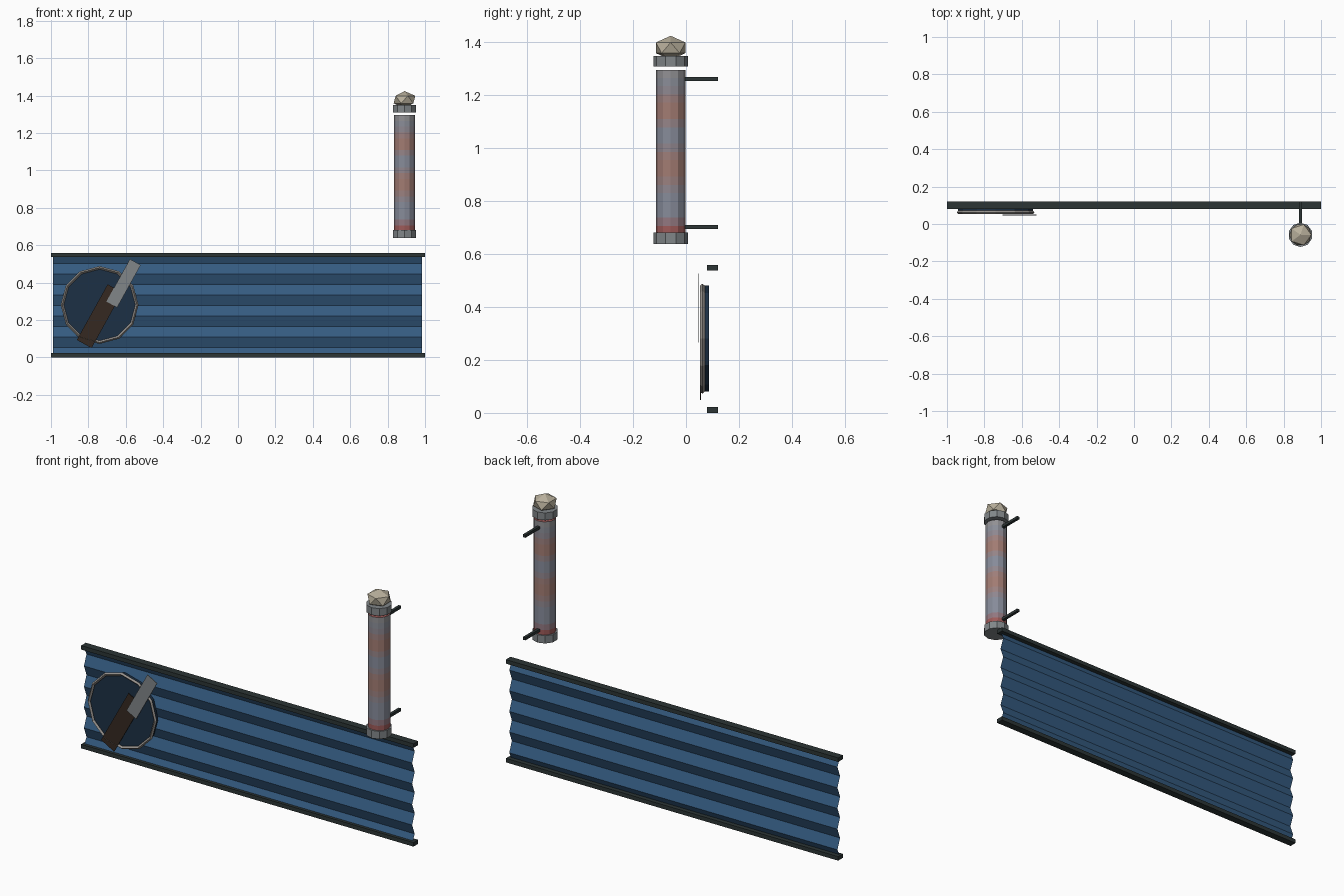
import bpy, bmesh, math
from mathutils import Matrix, Vector

if "Cube" in bpy.data.objects:
    bpy.data.objects.remove(bpy.data.objects["Cube"])

def mat(name, r, g, b):
    m = bpy.data.materials.new(name)
    m.diffuse_color = (r, g, b, 1)
    m.use_nodes = True
    m.node_tree.nodes["Principled BSDF"].inputs["Base Color"].default_value = m.diffuse_color
    return m

DARK = mat("dark_iron", .025, .035, .035)
BLUE = mat("blue_sheet", .035, .105, .22)
NAVY = mat("navy", .012, .03, .06)
RIM = mat("pale_rim", .30, .28, .26)
BROWN = mat("brown", .035, .022, .015)
STEEL = mat("steel", .22, .24, .25)
CREAM = mat("cream", .48, .43, .33)

def finish(name, bm, *mats):
    me = bpy.data.meshes.new(name)
    bm.to_mesh(me)
    bm.free()
    ob = bpy.data.objects.new(name, me)
    bpy.context.collection.objects.link(ob)
    for m in mats:
        me.materials.append(m)
    return ob

def box(name, loc, size, m, tilt=0):
    bm = bmesh.new()
    bmesh.ops.create_cube(bm, size=1, matrix=Matrix.Translation(loc)
                          @ Matrix.Rotation(tilt, 4, 'Y') @ Matrix.Diagonal((*size, 1)))
    return finish(name, bm, m)

def drum(name, loc, r, h, n, m, rot=Matrix()):
    bm = bmesh.new()
    bmesh.ops.create_cone(bm, cap_ends=True, segments=n, radius1=r, radius2=r, depth=h,
                          matrix=Matrix.Translation(loc) @ rot)
    return finish(name, bm, m)

# rails and corrugated awning sheet
for name, z in (("bottom_rail", .011), ("top_rail", .548)):
    box(name, (0, .1, z), (2, .04, .022), DARK)
bm = bmesh.new()
rows = []
for i in range(11):
    y = .112 if i % 2 else .09
    z = min(max(-.003 + .0562 * i, .01), .55)
    rows.append([bm.verts.new((x, y, z)) for x in (-.99, .985)])
for a, b in zip(rows, rows[1:]):
    bm.faces.new((a[0], a[1], b[1], b[0]))
finish("corrugated_sheet", bm, BLUE)

# round sign: disc, rim and crossed blade
C = Vector((-.74, 0, .28))
face_front = Matrix.Rotation(math.pi / 2, 4, 'X')
drum("sign_disc", C + Vector((0, .078, 0)), .2, .016, 12, NAVY, face_front)
bm = bmesh.new()
rings = []
for i in range(12):
    a = i * math.tau / 12
    rings.append([bm.verts.new(C + Vector((r * math.cos(a), y, r * math.sin(a))))
                  for r, y in ((.208, .062), (.2, .053), (.191, .062), (.2, .071))])
for i in range(12):
    p, q = rings[i], rings[(i + 1) % 12]
    for j in range(4):
        k = (j + 1) % 4
        bm.faces.new((p[j], p[k], q[k], q[j]))
bmesh.ops.recalc_face_normals(bm, faces=bm.faces)
finish("sign_rim", bm, RIM)
tilt = math.radians(29)
box("sign_handle", (-.74, .055, .22), (.09, .003, .34), BROWN, tilt)
box("sign_blade", (-.612, .048, .396), (.066, .003, .26), STEEL, tilt)

# striped pole with graded colour rings
X, Y = .89, -.058
N, SIDES = 20, 12
GREY, PINK, RED = (.24, .26, .32), (.36, .20, .17), (.36, .06, .04)
stripes = [(0, RED), (.12, GREY), (.24, GREY), (.36, PINK), (.46, PINK), (.56, GREY),
           (.64, GREY), (.71, PINK), (.8, PINK), (.9, GREY), (1, (.30, .29, .29))]
bm = bmesh.new()
rows, mats = [], []
for i in range(N + 1):
    z = .675 + .62 * i / N
    rows.append([bm.verts.new((X + .056 * math.sin(k * math.tau / SIDES),
                               Y + .056 * math.cos(k * math.tau / SIDES), z)) for k in range(SIDES)])
for i in range(N):
    t = (i + .5) / N
    (t0, c0), (t1, c1) = next((a, b) for a, b in zip(stripes, stripes[1:]) if a[0] <= t <= b[0])
    f = (t - t0) / (t1 - t0)
    mats.append(mat(f"stripe_{i}", *(u + (v - u) * f for u, v in zip(c0, c1))))
    for k in range(SIDES):
        j = (k + 1) % SIDES
        bm.faces.new((rows[i][k], rows[i + 1][k], rows[i + 1][j], rows[i][j])).material_index = i
bm.faces.new(rows[0])
bm.faces.new(rows[-1])
bmesh.ops.recalc_face_normals(bm, faces=bm.faces)
finish("striped_pole", bm, *mats)

# pole collars, finial and wall brackets
drum("pole_base", (X, Y, .659), .065, .042, 10, STEEL)
drum("pole_cap", (X, Y, 1.328), .065, .04, 10, STEEL)
bm = bmesh.new()
bmesh.ops.create_icosphere(bm, subdivisions=1, radius=.065,
                           matrix=Matrix.Translation((X, Y, 1.378)) @ Matrix.Diagonal((1, 1, .7, 1)))
finish("finial", bm, CREAM)
for name, z in (("lower_bracket", .702), ("upper_bracket", 1.26)):
    box(name, (X, .04, z), (.015, .16, .015), DARK)
